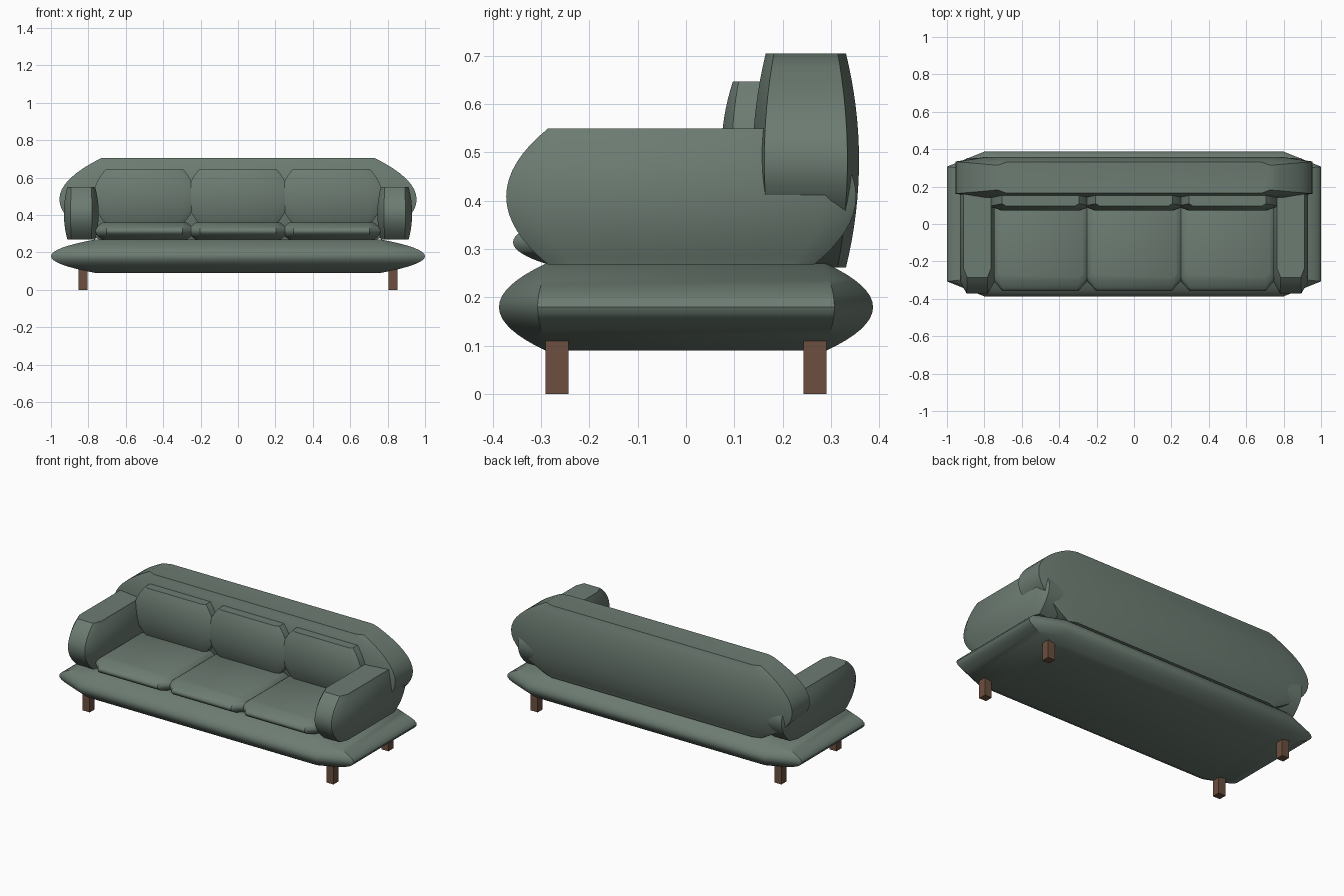
import bpy
import bmesh
import math

cube = bpy.data.objects.get("Cube")
if cube:
    bpy.data.objects.remove(cube, do_unlink=True)


def material(name, rgb):
    mat = bpy.data.materials.new(name)
    mat.use_nodes = True
    mat.diffuse_color = (*rgb, 1)
    mat.node_tree.nodes["Principled BSDF"].inputs["Base Color"].default_value = (*rgb, 1)
    return mat


FABRIC = material("grey_green_fabric", (0.150, 0.200, 0.168))
WOOD = material("brown_wood", (0.150, 0.078, 0.050))


def octagon(hx, hy, cx, cy):
    """Rectangle of half sizes hx, hy with its corners cut by cx, cy."""
    return [(hx, cy - hy), (hx, hy - cy), (hx - cx, hy), (cx - hx, hy),
            (-hx, hy - cy), (-hx, cy - hy), (cx - hx, -hy), (hx - cx, -hy)]


def finish(bm, name, mat, smooth):
    bmesh.ops.recalc_face_normals(bm, faces=bm.faces)
    mesh = bpy.data.meshes.new(name)
    bm.to_mesh(mesh)
    bm.free()
    mesh.materials.append(mat)
    obj = bpy.data.objects.new(name, mesh)
    bpy.context.collection.objects.link(obj)
    if smooth:
        bpy.ops.object.select_all(action="DESELECT")
        obj.select_set(True)
        bpy.context.view_layer.objects.active = obj
        bpy.ops.object.shade_smooth_by_angle(angle=math.radians(30))
    return obj


def pillow(name, x, y, bottom, top, cap, middle, steps=16):
    """Upholstered block: flat cap outline bulging to the middle outline."""
    bm = bmesh.new()
    a, b = octagon(*cap), octagon(*middle)
    rings = []
    for i in range(steps + 1):
        s = 2 * i / steps - 1
        t = 1 - s * s
        z = (bottom + top) / 2 + s * (top - bottom) / 2
        rings.append([bm.verts.new((x + p[0] + (q[0] - p[0]) * t,
                                    y + p[1] + (q[1] - p[1]) * t, z))
                      for p, q in zip(a, b)])
    for low, high in zip(rings, rings[1:]):
        for k in range(8):
            n = (k + 1) % 8
            bm.faces.new((low[k], low[n], high[n], high[k]))
    bm.faces.new(rings[0])
    bm.faces.new(rings[-1])
    return finish(bm, name, FABRIC, True)


# Base and backrest
pillow("base", 0, 0, 0.09, 0.27, (0.76, 0.29, 0.02, 0.01), (1.0, 0.387, 0.2, 0.08))
pillow("backrest", 0, 0.248, 0.262, 0.705,
       (0.73, 0.083, 0.05, 0.017), (0.955, 0.11, 0.155, 0.024))

# Armrests
for side, sx in (("left", 1), ("right", -1)):
    pillow(side + "_armrest", sx * 0.838, -0.01, 0.268, 0.55,
           (0.074, 0.275, 0.02, 0.05), (0.093, 0.362, 0.036, 0.065))

# Seat and back cushions
for place, x in (("right", -0.5), ("middle", 0), ("left", 0.5)):
    pillow(place + "_seat_cushion", x, -0.08, 0.268, 0.36,
           (0.225, 0.205, 0.02, 0.02), (0.262, 0.278, 0.06, 0.065))
    pillow(place + "_back_cushion", x, 0.177, 0.35, 0.647,
           (0.205, 0.08, 0.02, 0.012), (0.272, 0.104, 0.06, 0.022))

# Legs
for side, sx in (("left", 1), ("right", -1)):
    for end, sy in (("front", -1), ("back", 1)):
        bm = bmesh.new()
        bmesh.ops.create_cube(bm, size=1)
        bmesh.ops.scale(bm, vec=(0.048, 0.048, 0.11), verts=bm.verts)
        bmesh.ops.translate(bm, vec=(sx * 0.828, sy * 0.267, 0.055), verts=bm.verts)
        finish(bm, end + "_" + side + "_leg", WOOD, False)
